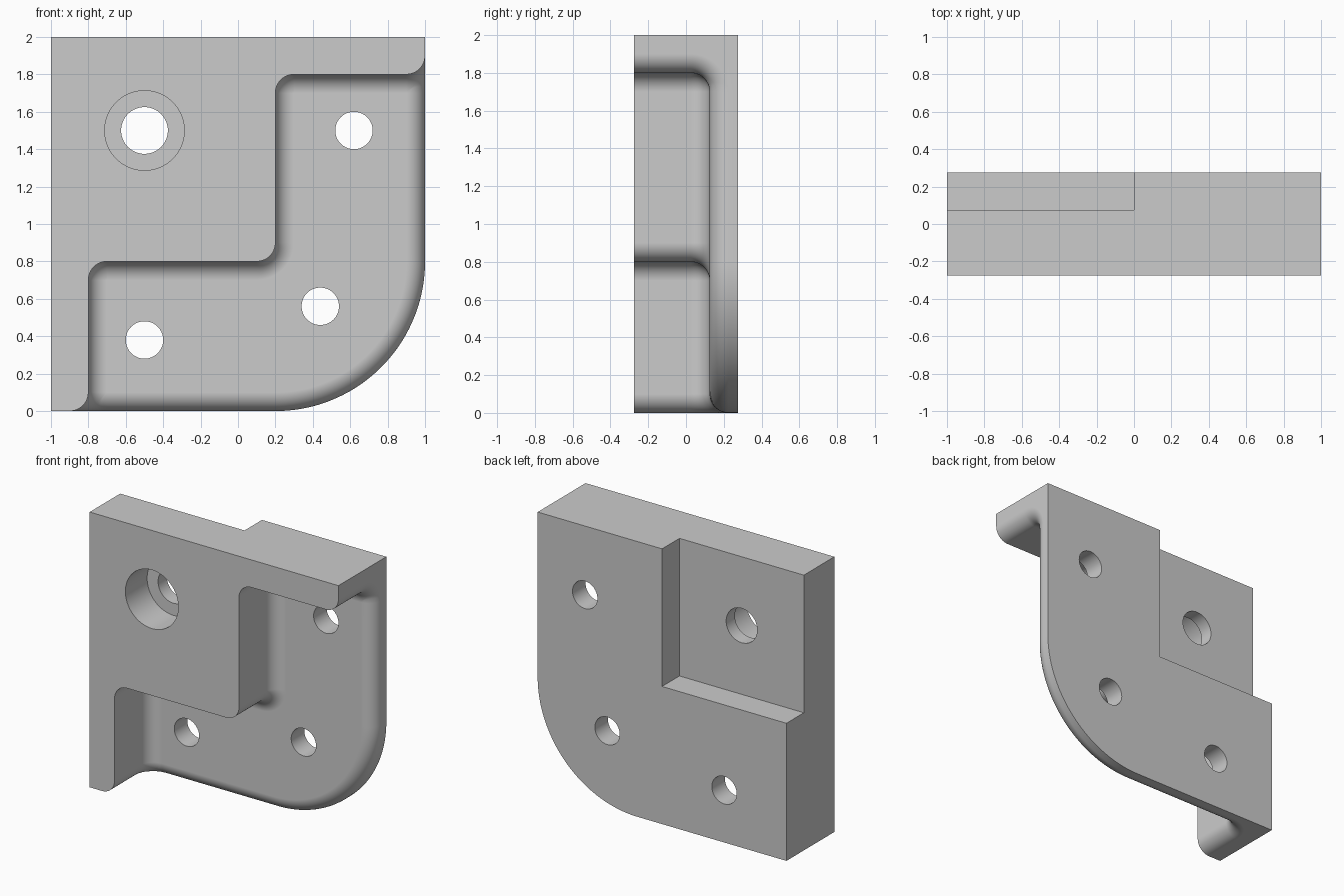
import bpy, bmesh, math

if "Cube" in bpy.data.objects:
    bpy.data.objects.remove(bpy.data.objects["Cube"])

N = 12            # segments per quarter round
R = 0.1           # radius of all rounds
FRONT, BACK, FLOOR = -0.275, 0.275, 0.125
TURN = [i / N * math.pi / 2 for i in range(N + 1)]


def arc(cx, cz, r, a0, a1, n=N):
    """Points of an arc in the front plane, angles in degrees."""
    angles = [math.radians(a0 + (a1 - a0) * i / n) for i in range(n + 1)]
    return [(cx + r * math.cos(a), cz + r * math.sin(a)) for a in angles]


def mouth(h, a0):
    """Rounded outer corner where the pocket wall runs out at the right side."""
    pts = []
    for i in range(N + 1):
        a = math.pi / 2 + (a0 - math.pi / 2) * i / N
        reach = 2 * R - R * math.cos(a)
        pts.append((1 - R + R * math.sin(a),
                    1.7 + math.sqrt(max(0.0, reach * reach - h * h))))
    return pts


def outline(h, a0, chain):
    """Half outline mirrored across the diagonal of the bracket."""
    half = [(1, 2)] + mouth(h, a0) + chain
    return [(-1, 2)] + half + [(1 - z, 1 - x) for x, z in reversed(half[:-1])]


def block_layer(y, f):
    chain = arc(0.3, 1.7, R - f, 90, 180) + arc(0.1, 0.9, R + f, 0, -45)
    return y, outline(max(0.0, y - 0.025), 0, chain)


def plate_layer(a0):
    h = 2 * R - R * math.cos(a0)
    chain = arc(0.2, 0.8, 0.7 + R * math.sin(a0), 0, -45, 2 * N)
    return 0.025 + h, outline(h, a0, chain)


def loft(bm, layers):
    rings = [[bm.verts.new((x, y, z)) for x, z in pts] for y, pts in layers]
    for a, b in zip(rings, rings[1:]):
        for i in range(len(a)):
            j = (i + 1) % len(a)
            bm.faces.new((a[i], a[j], b[j], b[i]))
    return rings


def finish(bm, name):
    bmesh.ops.remove_doubles(bm, verts=bm.verts, dist=1e-5)
    bmesh.ops.dissolve_degenerate(bm, edges=bm.edges, dist=1e-6)
    bmesh.ops.recalc_face_normals(bm, faces=bm.faces)
    me = bpy.data.meshes.new(name)
    bm.to_mesh(me)
    bm.free()
    ob = bpy.data.objects.new(name, me)
    bpy.context.collection.objects.link(ob)
    return ob


def cylinder(x, z, r, y0, y1):
    bm = bmesh.new()
    pts = arc(x, z, r, 0, 360, 64)[:-1]
    a, b = loft(bm, [(y0, pts), (y1, pts)])
    bm.faces.new(a)
    bm.faces.new(b)
    return finish(bm, "hole_cutter")


def box(x0, x1, y0, y1, z0, z1):
    bm = bmesh.new()
    pts = [(x0, z0), (x1, z0), (x1, z1), (x0, z1)]
    a, b = loft(bm, [(y0, pts), (y1, pts)])
    bm.faces.new(a)
    bm.faces.new(b)
    return finish(bm, "notch_cutter")


# Bracket body: stepped block in front, rounded plate behind, pocket floor between
bm = bmesh.new()
block = loft(bm, [block_layer(FRONT, 0)] +
             [block_layer(0.025 + R * math.sin(b), R - R * math.cos(b)) for b in TURN])
plates = [plate_layer(a) for a in TURN]
plate = loft(bm, plates + [(BACK, plates[-1][1])])
bm.faces.new(block[0])
bm.faces.new(plate[-1])
top, low = block[-1], plate[0]
bm.faces.new(top[N + 2:len(top) - N - 1] + low[N + 3:len(low) - N - 2][::-1])
bracket = finish(bm, "corner_bracket")

# Back notch, screw holes and counterbored main hole
cutters = [box(-1.2, 0, 0.075, 0.5, 1, 2.2),
           cylinder(-0.5, 1.5, 0.125, -0.5, 0.5),
           cylinder(-0.5, 1.5, 0.213, -0.5, -0.025)]
cutters += [cylinder(x, z, 0.1, -0.5, 0.5)
            for x, z in ((0.62, 1.5), (0.44, 0.56), (-0.5, 0.38))]
bpy.context.view_layer.objects.active = bracket
bracket.select_set(True)
for c in cutters:
    c.hide_render = True
    m = bracket.modifiers.new("cut", 'BOOLEAN')
    m.operation = 'DIFFERENCE'
    m.solver = 'EXACT'
    m.object = c
    bpy.ops.object.modifier_apply(modifier=m.name)
    bpy.data.objects.remove(c)

# Plain grey, smooth rounds with crisp edges
grey = bpy.data.materials.new("plain grey")
grey.diffuse_color = (0.6, 0.6, 0.6, 1)
grey.use_nodes = True
grey.node_tree.nodes["Principled BSDF"].inputs["Base Color"].default_value = grey.diffuse_color
bracket.data.materials.clear()
bracket.data.materials.append(grey)
bpy.ops.object.shade_smooth_by_angle(angle=math.radians(30))
wn = bracket.modifiers.new("flat_face_normals", 'WEIGHTED_NORMAL')
wn.keep_sharp = True
